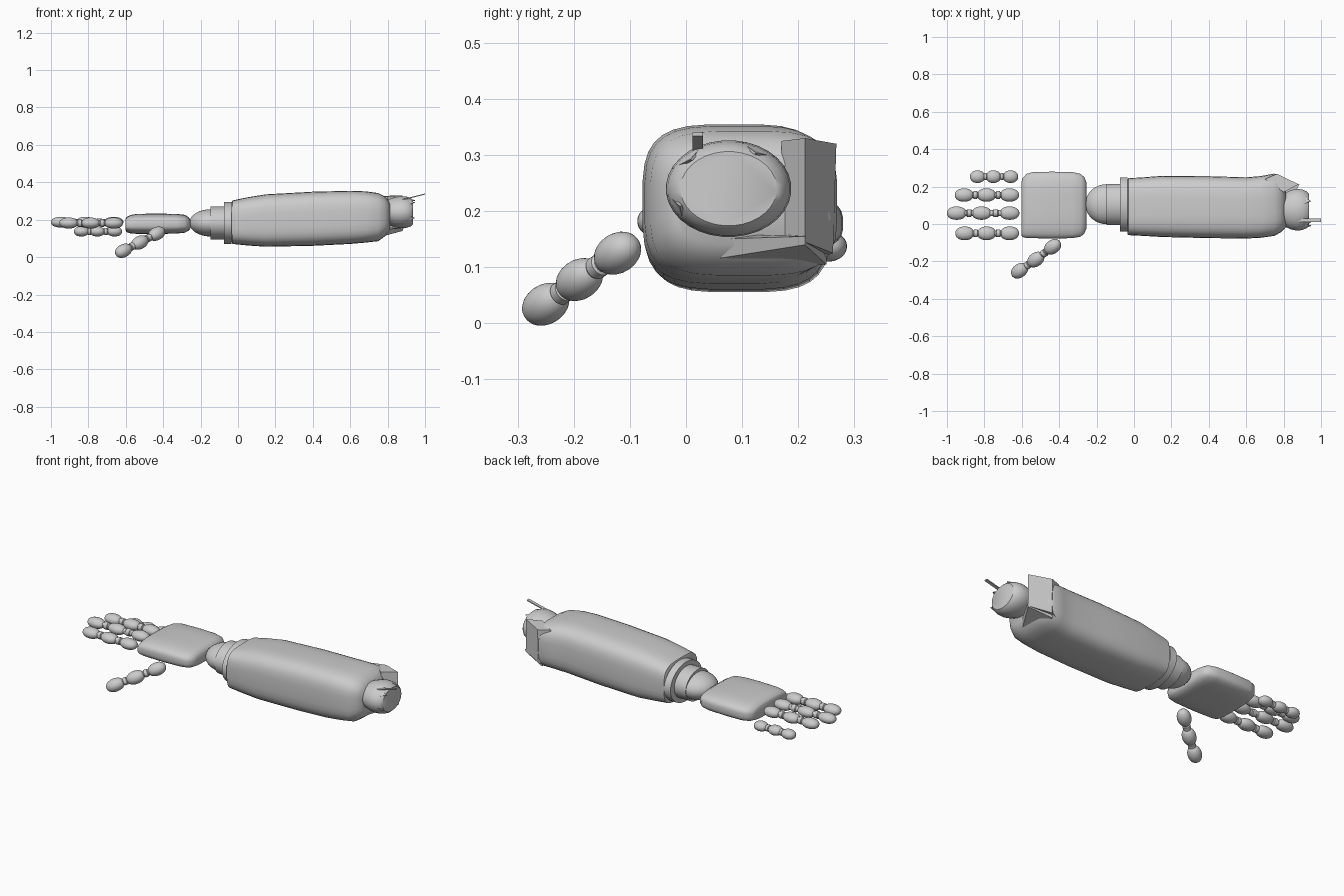
import bpy, bmesh, math
from mathutils import Vector, Matrix


def finish(name, bm, angle=40):
    bmesh.ops.recalc_face_normals(bm, faces=bm.faces[:])
    me = bpy.data.meshes.new(name)
    bm.to_mesh(me)
    bm.free()
    ob = bpy.data.objects.new(name, me)
    bpy.context.collection.objects.link(ob)
    bpy.ops.object.select_all(action='DESELECT')
    ob.select_set(True)
    bpy.context.view_layer.objects.active = ob
    bpy.ops.object.shade_smooth_by_angle(angle=math.radians(angle))
    return ob


def loft(name, sections, power=2.0, n=32, angle=40, matrix=None):
    """Skin superellipse sections (x, ymin, ymax, zmin, zmax) along x."""
    bm = bmesh.new()
    rings = []
    for x, y0, y1, z0, z1 in sections:
        ring = []
        for i in range(n):
            t = 2 * math.pi * (i + 0.5) / n
            c, s = math.cos(t), math.sin(t)
            y = math.copysign(abs(c) ** (2 / power), c)
            z = math.copysign(abs(s) ** (2 / power), s)
            ring.append(bm.verts.new((x, (y0 + y1) / 2 + y * (y1 - y0) / 2,
                                      (z0 + z1) / 2 + z * (z1 - z0) / 2)))
        rings.append(ring)
    for a, b in zip(rings, rings[1:]):
        for i in range(n):
            j = (i + 1) % n
            bm.faces.new((a[i], a[j], b[j], b[i]))
    bm.faces.new(rings[0])
    bm.faces.new(rings[-1])
    if matrix:
        bm.transform(matrix)
    return finish(name, bm, angle)


def turned(name, profile, cy, cz, squash=1.0, matrix=None):
    """Round part about the x axis from (x, radius) pairs."""
    return loft(name, [(x, cy - r, cy + r, cz - r * squash, cz + r * squash)
                       for x, r in profile], matrix=matrix)


def prism(name, bottom, top):
    bm = bmesh.new()
    a = [bm.verts.new(p) for p in bottom]
    b = [bm.verts.new(p) for p in top]
    n = len(a)
    bm.faces.new(a)
    bm.faces.new(b)
    for i in range(n):
        bm.faces.new((a[i], a[(i + 1) % n], b[(i + 1) % n], b[i]))
    return finish(name, bm, 20)


def digit(name, points, length, radius, flat):
    """Chain of oval segments joined by thin pins."""
    points = [Vector(p) for p in points]
    d = (points[-1] - points[0]).normalized()
    rot = d.to_track_quat('X', 'Z').to_matrix().to_4x4()
    for k, p in enumerate(points):
        h = length / 2
        prof = [(h * math.cos(math.pi * i / 12), radius * max(math.sin(math.pi * i / 12), 0.08) ** 0.85)
                for i in range(13)]
        turned(f"{name}_segment_{k + 1}", prof, 0, 0, flat, Matrix.Translation(p) @ rot)
    for k, (p, q) in enumerate(zip(points, points[1:])):
        l = (q - p).length / 2
        r = radius * 0.45
        turned(f"{name}_pin_{k + 1}", [(-l * .7, r), (-l * .2, r), (-l * .15, r * 1.25),
                                       (l * .15, r * 1.25), (l * .2, r), (l * .7, r)],
               0, 0, 1, Matrix.Translation((p + q) / 2) @ rot)


# forearm shell
loft("forearm", [
    (-0.035, -0.055, 0.235, 0.085, 0.290),
    (-0.03, -0.06, 0.245, 0.07, 0.303),
    (0.05, -0.064, 0.25, 0.062, 0.32),
    (0.15, -0.07, 0.258, 0.055, 0.336),
    (0.40, -0.076, 0.256, 0.06, 0.350),
    (0.60, -0.078, 0.25, 0.07, 0.355),
    (0.68, -0.074, 0.257, 0.077, 0.352),
    (0.75, -0.064, 0.27, 0.085, 0.343),
    (0.785, -0.045, 0.255, 0.11, 0.325),
    (0.812, -0.018, 0.20, 0.14, 0.295)], power=3.6, n=32, angle=50)

# flared guard on the far side of the elbow
prism("elbow_guard",
      [(0.70, 0.24, 0.115), (0.765, 0.262, 0.125), (0.88, 0.212, 0.145), (0.80, 0.17, 0.135)],
      [(0.70, 0.24, 0.325), (0.765, 0.268, 0.32), (0.88, 0.212, 0.33), (0.80, 0.17, 0.325)])

# lower lip under the elbow
prism("elbow_lip",
      [(0.75, 0.06, 0.105), (0.79, 0.06, 0.116), (0.88, 0.212, 0.14), (0.75, 0.25, 0.105)],
      [(0.75, 0.06, 0.16), (0.80, 0.06, 0.15), (0.885, 0.212, 0.155), (0.75, 0.25, 0.16)])

# elbow joint with flat end
turned("elbow_joint", [(0.78, 0.075), (0.81, 0.092), (0.84, 0.106), (0.87, 0.112),
                       (0.90, 0.109), (0.925, 0.098), (0.935, 0.086)], 0.076, 0.24, 0.77)

# broken slivers round the joint
prism("long_sliver",
      [(0.87, 0.012, 0.302), (1.0, 0.012, 0.334), (1.0, 0.03, 0.334), (0.87, 0.03, 0.302)],
      [(0.87, 0.012, 0.308), (1.0, 0.012, 0.340), (1.0, 0.03, 0.340), (0.87, 0.03, 0.308)])
for k, (deg, span) in enumerate([(60, 35), (135, 40), (205, 35)]):
    def rim(t, x, r):
        t = math.radians(t)
        return (x, 0.076 + r * math.cos(t), 0.24 + r * 0.77 * math.sin(t))
    prism(f"rim_sliver_{k + 1}",
          [rim(deg - span / 2, 0.89, 0.111), rim(deg + span / 2, 0.89, 0.111), rim(deg, 0.945, 0.096)],
          [rim(deg - span / 2, 0.89, 0.106), rim(deg + span / 2, 0.89, 0.106), rim(deg, 0.945, 0.091)])

# wrist collar, sleeve and ball
turned("wrist_collar", [(-0.075, 0.145), (-0.034, 0.145)], 0.105, 0.183, 0.78)
turned("wrist_sleeve", [(-0.148, 0.11), (-0.07, 0.11)], 0.105, 0.183, 0.8)
turned("wrist_ball", [(-0.148 - 0.112 * math.sin(a), 0.107 * max(math.cos(a), 0.05))
                      for a in [math.pi / 2 * i / 10 for i in range(11)]], 0.106, 0.183, 0.68)

# palm
loft("palm", [
    (-0.602, -0.062, 0.225, 0.145, 0.205),
    (-0.595, -0.07, 0.245, 0.133, 0.215),
    (-0.575, -0.075, 0.268, 0.127, 0.225),
    (-0.54, -0.076, 0.278, 0.124, 0.231),
    (-0.44, -0.078, 0.28, 0.123, 0.233),
    (-0.33, -0.076, 0.278, 0.126, 0.231),
    (-0.285, -0.068, 0.268, 0.130, 0.226),
    (-0.265, -0.05, 0.25, 0.14, 0.215),
    (-0.255, -0.025, 0.225, 0.152, 0.20)], power=3.2, n=40, angle=60)

# four fingers
for name, y, z, xs, ln, r in [
        ("index_finger", -0.05, 0.182, (-0.665, -0.788, -0.905), 0.1, 0.037),
        ("middle_finger", 0.058, 0.187, (-0.665, -0.815, -0.948), 0.104, 0.036),
        ("ring_finger", 0.155, 0.182, (-0.665, -0.788, -0.908), 0.1, 0.036),
        ("little_finger", 0.253, 0.137, (-0.66, -0.752, -0.837), 0.08, 0.034)]:
    digit(name, [(x, y, z) for x in xs], ln, r, 0.8)

# thumb
digit("thumb", [(-0.435, -0.122, 0.125), (-0.525, -0.19, 0.078), (-0.612, -0.25, 0.034)],
      0.1, 0.037, 0.95)
